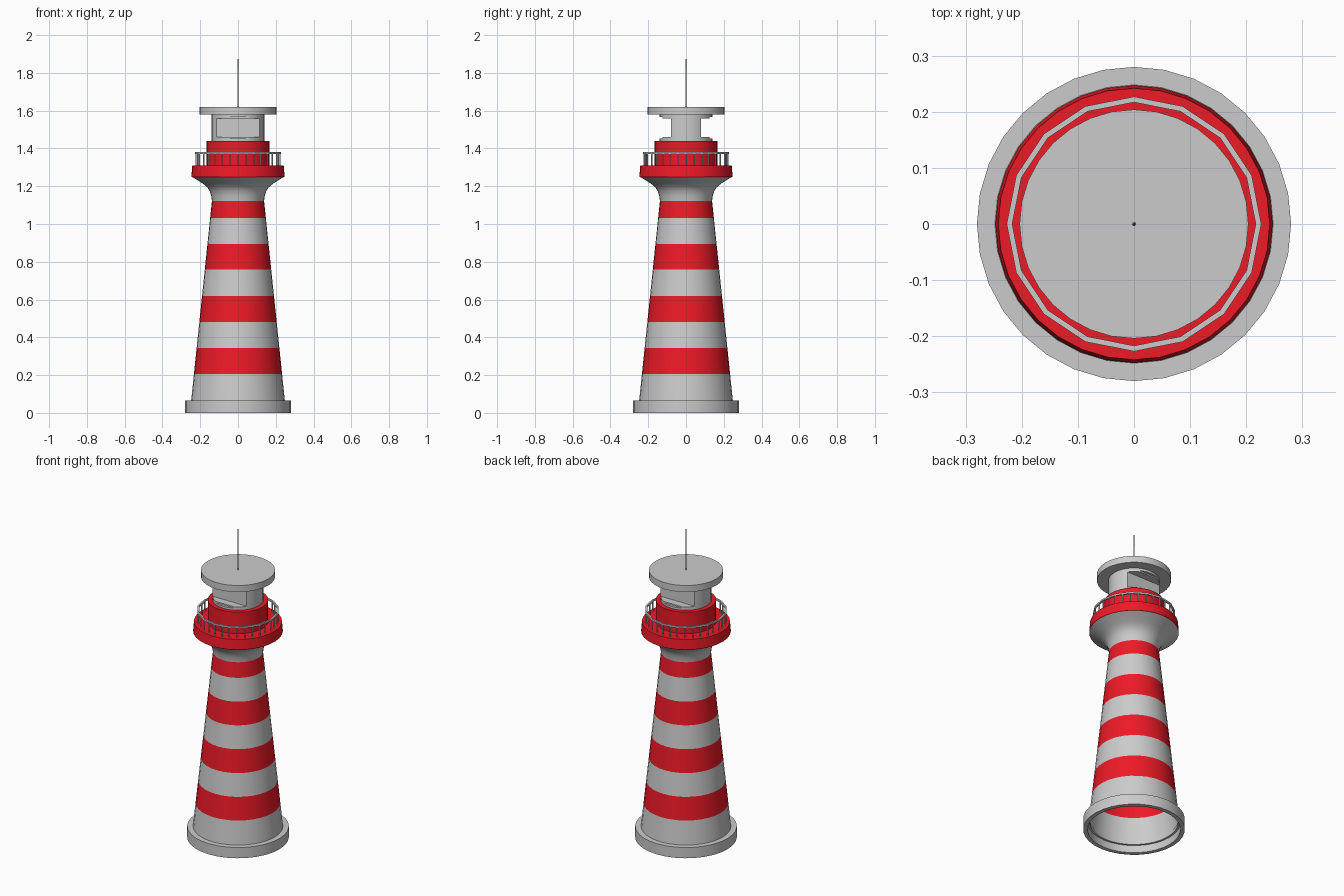
import bpy, bmesh, math

if "Cube" in bpy.data.objects:
    bpy.data.objects.remove(bpy.data.objects["Cube"])

SIDES = 32
red = bpy.data.materials.new("red_paint")
red.diffuse_color = (0.85, 0.01, 0.02, 1)
red.use_nodes = True
red.node_tree.nodes["Principled BSDF"].inputs["Base Color"].default_value = red.diffuse_color


def finish(bm, name, mat=None, smooth=True):
    bmesh.ops.remove_doubles(bm, verts=bm.verts, dist=1e-5)
    bmesh.ops.recalc_face_normals(bm, faces=bm.faces)
    me = bpy.data.meshes.new(name)
    bm.to_mesh(me)
    bm.free()
    ob = bpy.data.objects.new(name, me)
    bpy.context.collection.objects.link(ob)
    if mat:
        me.materials.append(mat)
    if smooth:
        bpy.ops.object.select_all(action='DESELECT')
        ob.select_set(True)
        bpy.context.view_layer.objects.active = ob
        bpy.ops.object.shade_smooth_by_angle(angle=math.radians(30))
    return ob


def lathe(name, profile, mat=None, sides=SIDES, closed=False, smooth=True):
    """Spin (radius, z) points round the z axis."""
    bm = bmesh.new()
    rings = [[bm.verts.new((r * math.cos(a), r * math.sin(a), z))
              for a in (2 * math.pi * i / sides for i in range(sides))] if r > 0
             else [bm.verts.new((0, 0, z))] for r, z in profile]
    pairs = list(zip(rings, rings[1:]))
    if closed:
        pairs.append((rings[-1], rings[0]))
    for a, b in pairs:
        for i in range(sides):
            j = (i + 1) % sides
            vs = [a[i % len(a)], a[j % len(a)], b[j % len(b)], b[i % len(b)]]
            bm.faces.new(list(dict.fromkeys(vs)))
    return finish(bm, name, mat, smooth)


def drum(name, r0, r1, z0, z1, mat=None):
    return lathe(name, [(0, z0), (r0, z0), (r1, z1), (0, z1)], mat)


def box_cutter(name, y0, y1, z0, z1):
    bm = bmesh.new()
    bmesh.ops.create_cube(bm, size=1)
    for v in bm.verts:
        v.co = (v.co.x * 0.5, y0 + (v.co.y + .5) * (y1 - y0), z0 + (v.co.z + .5) * (z1 - z0))
    ob = finish(bm, name, smooth=False)
    ob.hide_render = True
    ob.hide_set(True)
    return ob


# Hollow foundation ring with an inner ledge
lathe("foundation_ring", [(0.28, 0), (0.28, 0.065), (0.244, 0.065), (0.244, 0.045),
                          (0.256, 0.045), (0.256, 0)], closed=True)

# Tapering tower shell in alternating bands
levels = [0.065, 0.207, 0.344, 0.482, 0.62, 0.758, 0.895, 1.033, 1.123]


def tower_r(z):
    return 0.248 + (0.138 - 0.248) * (z - 0.065) / (1.123 - 0.065)


for i, (z0, z1) in enumerate(zip(levels, levels[1:])):
    lathe(f"tower_band_{i + 1}", [(tower_r(z0), z0), (tower_r(z1), z1)],
          red if i % 2 else None)

# Flared collar under the gallery
lathe("gallery_collar", [(0.138, 1.123), (0.142, 1.15), (0.15, 1.175), (0.163, 1.195),
                         (0.185, 1.213), (0.213, 1.231), (0.244, 1.25)])

# Gallery deck and the drum that carries the lantern
drum("gallery_deck", 0.247, 0.242, 1.25, 1.31, red)
drum("lantern_base", 0.166, 0.166, 1.31, 1.44, red)

# Railing: 16-sided rail on 32 thin posts
lathe("gallery_rail", [(0.217, 1.37), (0.227, 1.37), (0.227, 1.38), (0.217, 1.38)],
      sides=16, closed=True, smooth=False)
bm = bmesh.new()
for i in range(32):
    a = 2 * math.pi * i / 32
    r = 0.222 * (math.cos(math.pi / 16) if i % 2 else 1)
    post = bmesh.ops.create_cone(bm, segments=6, radius1=0.004, radius2=0.004,
                                 depth=0.066, cap_ends=True)["verts"]
    bmesh.ops.translate(bm, verts=post, vec=(r * math.cos(a), r * math.sin(a), 1.341))
finish(bm, "railing_posts")

# Lantern room with stepped window recesses at front and back
lantern = drum("lantern_room", 0.14, 0.14, 1.44, 1.58)
for side, s in (("front", -1), ("back", 1)):
    for k, (depth, z0, z1) in enumerate([(0.125, 1.452, 1.566), (0.08, 1.46, 1.558)]):
        y0, y1 = sorted((s * depth, s * 0.3))
        mod = lantern.modifiers.new(f"{side}_{k}", 'BOOLEAN')
        mod.operation = 'DIFFERENCE'
        mod.solver = 'EXACT'
        mod.object = box_cutter(f"{side}_window_cutter_{k}", y0, y1, z0, z1)

# Flat roof and tapering mast
drum("roof_disc", 0.204, 0.204, 1.58, 1.62)
lathe("mast", [(0, 1.62), (0.004, 1.62), (0, 2.0)], sides=8)
